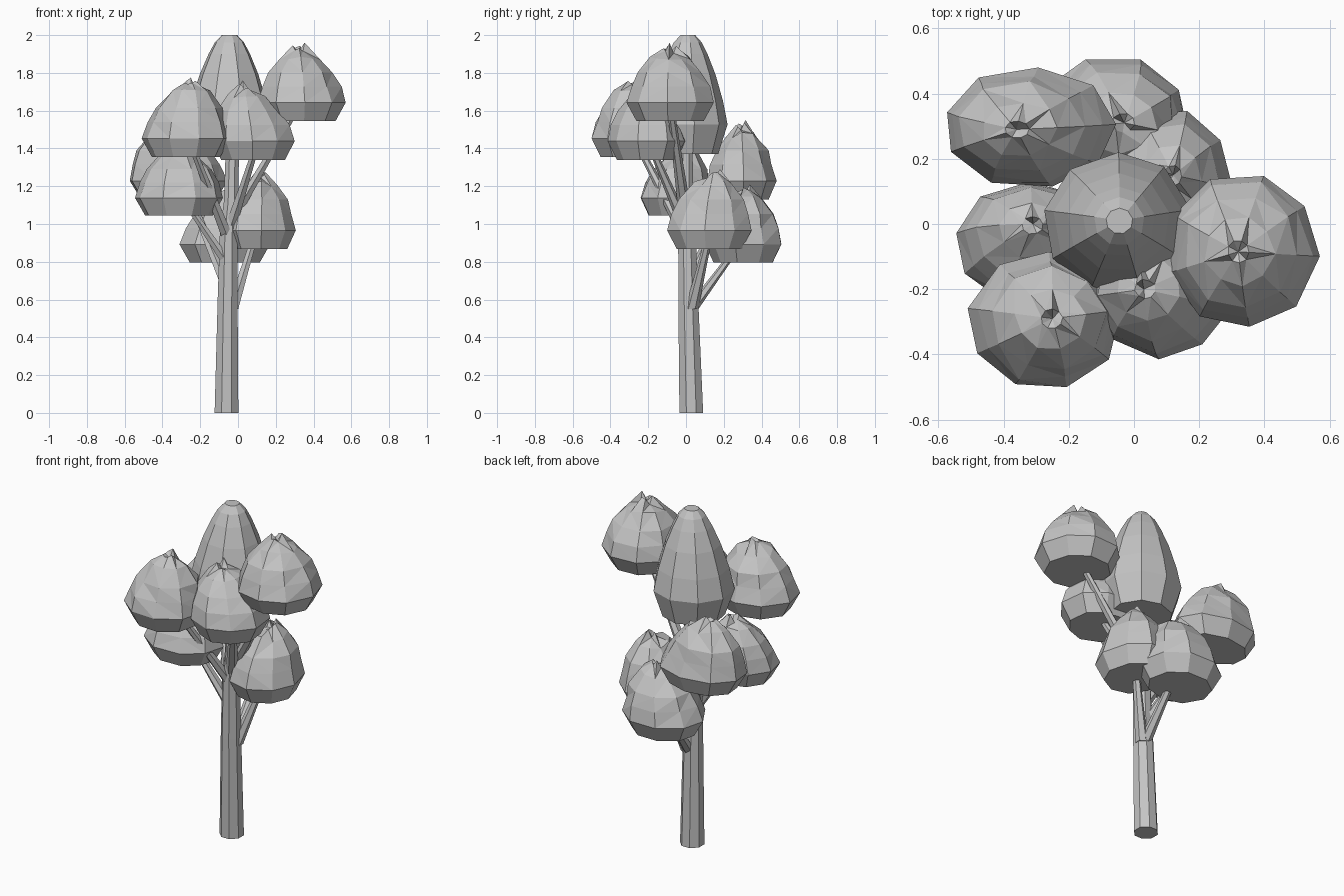
import bpy, bmesh, math, random
from mathutils import Vector

if "Cube" in bpy.data.objects:
    bpy.data.objects.remove(bpy.data.objects["Cube"])

random.seed(4)
SIDES = 9

grey = bpy.data.materials.new("plain grey")
grey.diffuse_color = (0.55, 0.55, 0.55, 1)
grey.use_nodes = True
grey.node_tree.nodes["Principled BSDF"].inputs["Base Color"].default_value = grey.diffuse_color


def finish(name, bm):
    bmesh.ops.recalc_face_normals(bm, faces=bm.faces)
    me = bpy.data.meshes.new(name)
    bm.to_mesh(me)
    bm.free()
    me.materials.append(grey)
    ob = bpy.data.objects.new(name, me)
    bpy.context.collection.objects.link(ob)
    return ob


def skin(bm, rings):
    # bridge a stack of equal vertex rings
    for a, b in zip(rings, rings[1:]):
        n = len(a)
        for i in range(n):
            j = (i + 1) % n
            bm.faces.new((a[i], a[j], b[j], b[i]))


def tube(name, path, sides):
    # path: (x, y, z, radius) stations with horizontal cross-sections
    bm = bmesh.new()
    rings = []
    for x, y, z, r in path:
        rings.append([bm.verts.new((x + r * math.cos(2 * math.pi * (i + .5) / sides),
                                    y + r * math.sin(2 * math.pi * (i + .5) / sides), z))
                      for i in range(sides)])
    skin(bm, rings)
    bm.faces.new(rings[0])
    bm.faces.new(rings[-1])
    return finish(name, bm)


# (height fraction, radius fraction) of a leaf clump; last ring is the ragged tip
ROUND = [(0, .77), (.235, 1), (.44, .89), (.62, .75), (.81, .45), (.95, .14)]
TALL = [(0, .77), (.25, 1), (.45, .88), (.67, .69), (.84, .49), (.94, .34), (1, .18)]


def crown(name, lo, hi, apex, phase=0, profile=ROUND, ragged=True, peak=2):
    lo, hi = Vector(lo), Vector(hi)
    c, h = (lo + hi) / 2, hi - lo
    wob = [random.uniform(.98, 1.02) for _ in range(SIDES)]
    ang = [2 * math.pi * (i + random.uniform(-.05, .05)) / SIDES + math.radians(phase)
           for i in range(SIDES)]
    # widest ring, fitted to the measured footprint
    ux = [w * math.cos(a) for w, a in zip(wob, ang)]
    uy = [w * math.sin(a) for w, a in zip(wob, ang)]
    ux = [2 * (u - min(ux)) / (max(ux) - min(ux)) - 1 for u in ux]
    uy = [2 * (u - min(uy)) / (max(uy) - min(uy)) - 1 for u in uy]
    bm = bmesh.new()
    rings = []
    for k, (f, r) in enumerate(profile):
        t = max(0, (f - .3) / .7)
        ox, oy = (apex[0] - c.x) * t, (apex[1] - c.y) * t
        ring = []
        for i in range(SIDES):
            rr, zz = r, f
            if k > 1 and ragged:
                rr *= random.uniform(.94, 1.05)
            if k == len(profile) - 2 and ragged:
                zz += random.uniform(-.04, .04)
            if k == len(profile) - 1 and ragged:
                zz = 1 if i == peak else random.uniform(.86, .97)
            ring.append(bm.verts.new((c.x + ox + h.x / 2 * rr * ux[i],
                                      c.y + oy + h.y / 2 * rr * uy[i],
                                      lo.z + h.z * zz)))
        rings.append(ring)
    skin(bm, rings)
    bm.faces.new(rings[0])
    # tip closes in a small dimple
    tip = bm.verts.new((apex[0], apex[1], hi.z - (h.z * .12 if ragged else 0)))
    top = rings[-1]
    for i in range(SIDES):
        bm.faces.new((top[i], top[(i + 1) % SIDES], tip))
    # facet the upper surface
    upper = [f for f in bm.faces if f.calc_center_median().z > lo.z + h.z * .24]
    bmesh.ops.triangulate(bm, faces=upper)
    return finish(name, bm)


# leaf clumps
crown("top_crown", (-.275, -.21, 1.37), (.175, .22, 2.0), (-.045, .01), 90, TALL, False)
crown("right_crown", (.105, -.315, 1.545), (.57, .147, 1.96), (.32, -.085), -5, peak=0)
crown("front_left_crown", (-.51, -.5, 1.355), (-.04, -.085, 1.775), (-.25, -.29), 8)
crown("front_right_crown", (-.14, -.415, 1.34), (.30, .01, 1.76), (.03, -.2), 27)
crown("left_crown", (-.545, -.24, 1.045), (-.08, .13, 1.44), (-.31, .0), 11)
crown("back_left_crown", (-.573, .115, 1.13), (-.055, .48, 1.55), (-.36, .29), 4)
crown("back_crown", (-.31, .1, .795), (.17, .505, 1.21), (-.03, .31), 29)
crown("back_right_crown", (-.09, -.1, .867), (.306, .347, 1.29), (.12, .15), -5)

# trunk
tube("trunk", [(-.061, .028, 0, .068), (-.055, .012, .6, .057), (-.05, .005, .95, .05),
               (-.036, 0, 1.12, .042), (-.028, 0, 1.5, .036)], 8)

# branches: start on the trunk, end inside a leaf clump
BRANCHES = {
    "back_right_branch": ((-.03, .03, .55), (.10, .13, .97)),
    "back_branch": ((-.045, .03, .55), (-.06, .29, .9)),
    "left_branch": ((-.06, 0, .8), (-.30, -.04, 1.15)),
    "back_left_branch": ((-.07, .02, .7), (-.29, .27, 1.23)),
    "front_left_branch": ((-.055, 0, .93), (-.26, -.27, 1.45)),
    "front_right_branch": ((-.04, 0, .98), (.10, -.19, 1.42)),
    "right_branch": ((-.035, 0, 1.02), (.33, -.085, 1.64)),
}
for name, (a, b) in BRANCHES.items():
    tube(name, [(*a, .036), (*Vector(a).lerp(Vector(b), .5), .026), (*b, .018)], 6)
